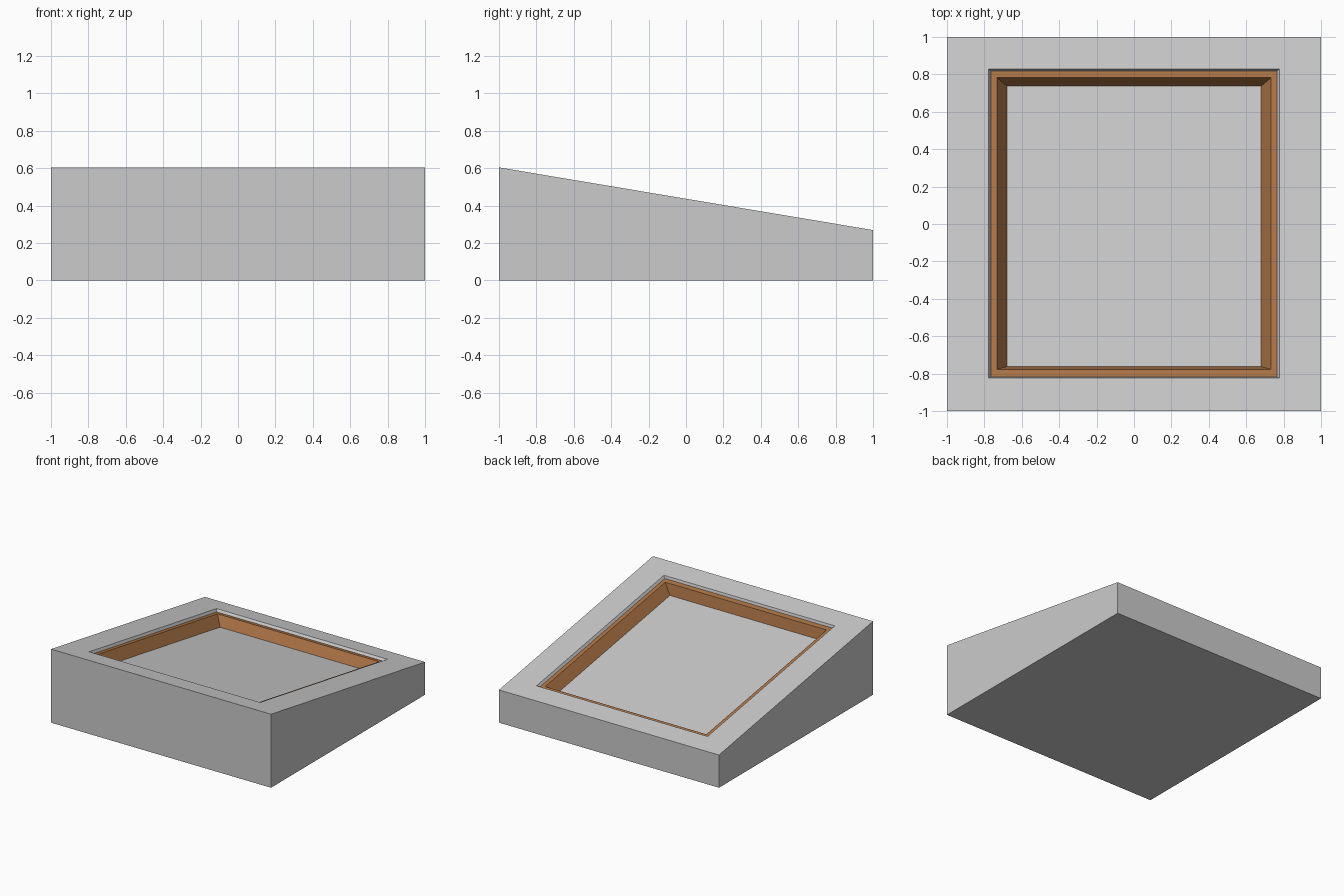
import bpy, bmesh

if "Cube" in bpy.data.objects:
    bpy.data.objects.remove(bpy.data.objects["Cube"])


def slope(y):
    """Height of the tilted top at depth y."""
    return 0.4365 - 0.1675 * y


def ring(hx, y0, y1, depth):
    """Rectangle lying below the tilted top by the given depth."""
    return [(x, y, slope(y) - depth)
            for x, y in ((-hx, y0), (hx, y0), (hx, y1), (-hx, y1))]


def material(name, color):
    mat = bpy.data.materials.new(name)
    mat.diffuse_color = (*color, 1)
    mat.use_nodes = True
    mat.node_tree.nodes["Principled BSDF"].inputs["Base Color"].default_value = mat.diffuse_color
    return mat


def loft(name, rings, mat, cap_first=False, cap_last=False):
    """Join successive rectangles with quads."""
    bm = bmesh.new()
    loops = [[bm.verts.new(p) for p in r] for r in rings]
    for a, b in zip(loops, loops[1:]):
        for i in range(4):
            j = (i + 1) % 4
            bm.faces.new((a[i], a[j], b[j], b[i]))
    if cap_first:
        bm.faces.new(loops[0][::-1])
    if cap_last:
        bm.faces.new(loops[-1])
    mesh = bpy.data.meshes.new(name)
    bm.to_mesh(mesh)
    bm.free()
    obj = bpy.data.objects.new(name, mesh)
    bpy.context.collection.objects.link(obj)
    mesh.materials.append(mat)
    return obj


grey = material("grey", (0.51, 0.51, 0.51))
brown = material("brown", (0.42, 0.178, 0.062))

base = [(-1, -1, 0), (1, -1, 0), (1, 1, 0), (-1, 1, 0)]
opening = ring(0.777, -0.823, 0.83, 0)
ledge_outer = ring(0.765, -0.818, 0.817, 0.021)
ledge_inner = ring(0.733, -0.778, 0.782, 0.021)
floor = ring(0.68, -0.762, 0.738, 0.107)

# Wedge body with the rim of the recess
loft("wedge_body", [base, ring(1, -1, 1, 0), opening, ledge_outer], grey, cap_first=True)
# Brown ledge and slanted recess walls
loft("recess_frame", [ledge_outer, ledge_inner, floor], brown)
# Grey recess floor
loft("recess_floor", [floor], grey, cap_last=True)
